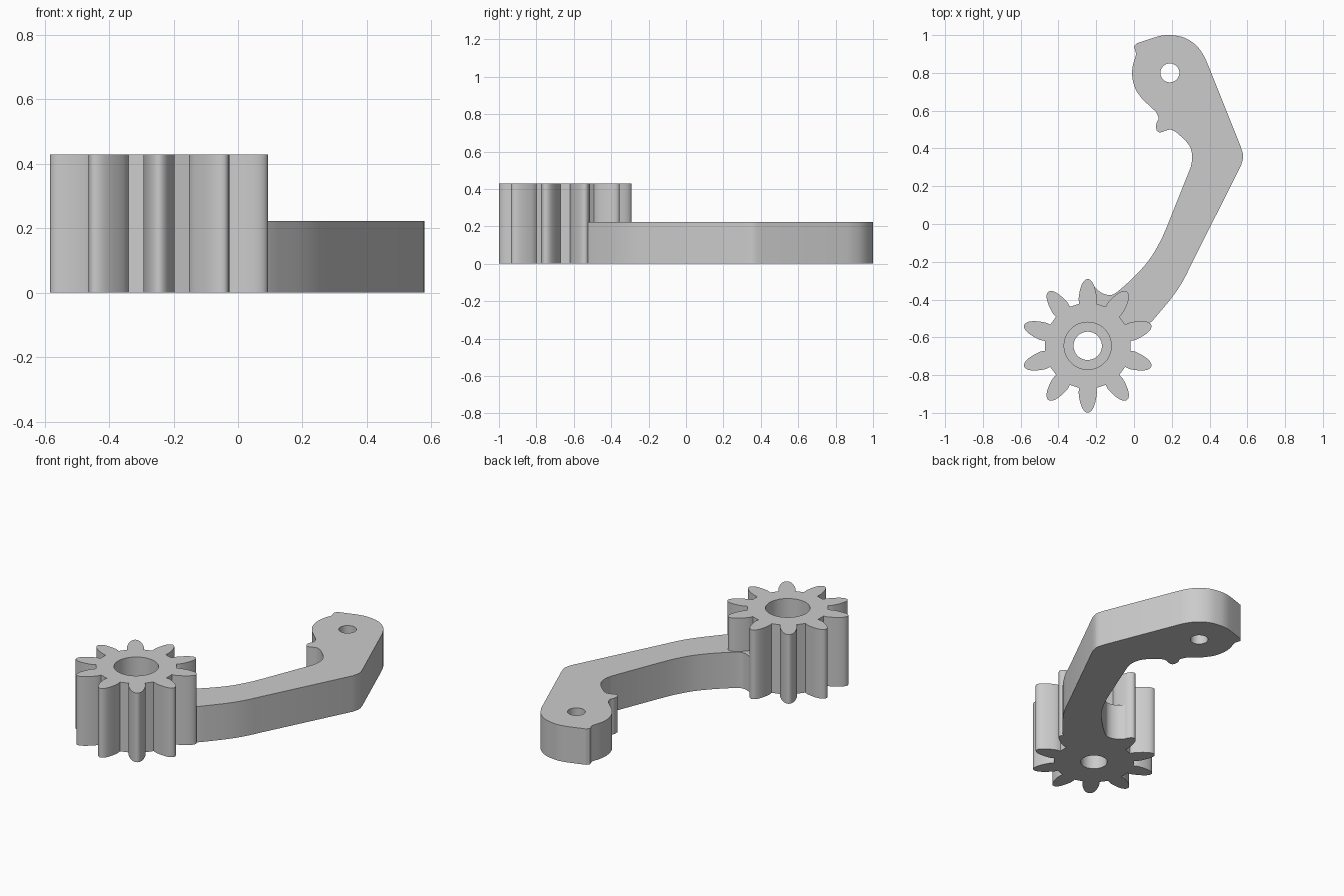
import bpy
import bmesh
import math
from mathutils import Vector

cube = bpy.data.objects.get("Cube")
if cube:
    bpy.data.objects.remove(cube, do_unlink=True)

GEAR = Vector((-0.245, -0.645))
PIVOT = Vector((0.19, 0.8))
GEAR_TOP, ARM_TOP, BORE_FLOOR = 0.428, 0.222, 0.22

grey = bpy.data.materials.new("plain grey")
grey.use_nodes = True
colour = (0.6, 0.6, 0.6, 1)
grey.diffuse_color = colour
grey.node_tree.nodes["Principled BSDF"].inputs["Base Color"].default_value = colour


def smooth_run(points, steps=4):
    """Round off a short run of points with a Catmull-Rom curve."""
    pts = [Vector(p) for p in points]
    if len(pts) < 3:
        return pts
    ends = [2 * pts[0] - pts[1]] + pts + [2 * pts[-1] - pts[-2]]
    result = []
    for a, b, c, d in zip(ends, ends[1:], ends[2:], ends[3:]):
        for i in range(steps):
            t = i / steps
            result.append(b + (c - a) * t / 2
                          + (2 * a - 5 * b + 4 * c - d) * t * t / 2
                          + (3 * b - a - 3 * c + d) * t ** 3 / 2)
    return result + [pts[-1]]


def extrude_outline(name, outline, bottom, top):
    """Raise a closed flat outline into a solid."""
    bm = bmesh.new()
    face = bm.faces.new([bm.verts.new((p.x, p.y, bottom)) for p in outline])
    raised = bmesh.ops.extrude_face_region(bm, geom=[face])["geom"]
    verts = [v for v in raised if isinstance(v, bmesh.types.BMVert)]
    bmesh.ops.translate(bm, verts=verts, vec=(0, 0, top - bottom))
    bmesh.ops.recalc_face_normals(bm, faces=bm.faces)
    mesh = bpy.data.meshes.new(name)
    bm.to_mesh(mesh)
    bm.free()
    mesh.materials.append(grey)
    obj = bpy.data.objects.new(name, mesh)
    bpy.context.collection.objects.link(obj)
    return obj


def cylinder(name, centre, radius, bottom, top, sides=48):
    ring = [centre + radius * Vector((math.cos(a), math.sin(a)))
            for a in (math.tau * i / sides for i in range(sides))]
    return extrude_outline(name, ring, bottom, top)


def combine(target, tool, operation):
    """Apply a boolean and discard the helper solid."""
    mod = target.modifiers.new(operation.lower(), "BOOLEAN")
    mod.operation, mod.object, mod.solver = operation, tool, "EXACT"
    bpy.ops.object.select_all(action="DESELECT")
    bpy.context.view_layer.objects.active = target
    target.select_set(True)
    bpy.ops.object.modifier_apply(modifier=mod.name)
    bpy.data.objects.remove(tool, do_unlink=True)


# Gear: one half-tooth profile (half width, radius), mirrored and repeated
half_tooth = [(-0.045, 0.223), (-0.048, 0.25), (-0.042, 0.29),
              (-0.031, 0.325), (-0.017, 0.346)]
tooth = smooth_run(half_tooth + [(0, 0.354)]
                   + [(-x, y) for x, y in reversed(half_tooth)])
gear_outline = []
for i in range(10):
    turn = -math.tau * i / 10
    c, s = math.cos(turn), math.sin(turn)
    gear_outline += [GEAR + Vector((p.x * c - p.y * s, p.x * s + p.y * c))
                     for p in tooth]
gear_arm = extrude_outline("gear_with_arm", gear_outline, 0, GEAR_TOP)

# Arm: curved runs joined by straight edges, ending inside the gear
arm_runs = [
    # rounded head
    [(0, 0.94), (0.015, 0.957)],
    [(0.1, 0.985), (0.15, 0.998), (0.2, 1), (0.27, 0.985), (0.33, 0.945),
     (0.37, 0.89), (0.395, 0.835)],
    # outer elbow and outer bend
    [(0.565, 0.41), (0.578, 0.36), (0.567, 0.31)],
    [(0.31, -0.2), (0.26, -0.3), (0.2, -0.39), (0.1, -0.51)],
    # root hidden in the gear
    [(-0.05, -0.64), (-0.24, -0.5)],
    # fillet and inner bend
    [(-0.21, -0.33), (-0.175, -0.363), (-0.13, -0.376), (-0.09, -0.36),
     (0, -0.28), (0.08, -0.19), (0.14, -0.09), (0.18, 0)],
    # inner elbow
    [(0.3, 0.3), (0.308, 0.35), (0.3, 0.4), (0.275, 0.44)],
    # lower nub
    [(0.225, 0.485), (0.19, 0.5), (0.14, 0.485), (0.12, 0.497),
     (0.118, 0.53), (0.13, 0.56), (0.115, 0.595)],
    # back of the head
    [(0.045, 0.66), (0.01, 0.71), (-0.008, 0.77), (-0.008, 0.83),
     (0.012, 0.9)],
]
arm_outline = [p for run in arm_runs for p in smooth_run(run)]
arm = extrude_outline("arm", arm_outline, 0, ARM_TOP)
combine(gear_arm, arm, "UNION")

# Stepped gear bore and pivot hole
for name, centre, radius, bottom in (
        ("shaft_hole", GEAR, 0.075, -0.1),
        ("counterbore", GEAR, 0.125, BORE_FLOOR),
        ("pivot_hole", PIVOT, 0.05, -0.1)):
    combine(gear_arm, cylinder(name, centre, radius, bottom, 0.6), "DIFFERENCE")

bpy.ops.object.shade_smooth_by_angle(angle=math.radians(30))
